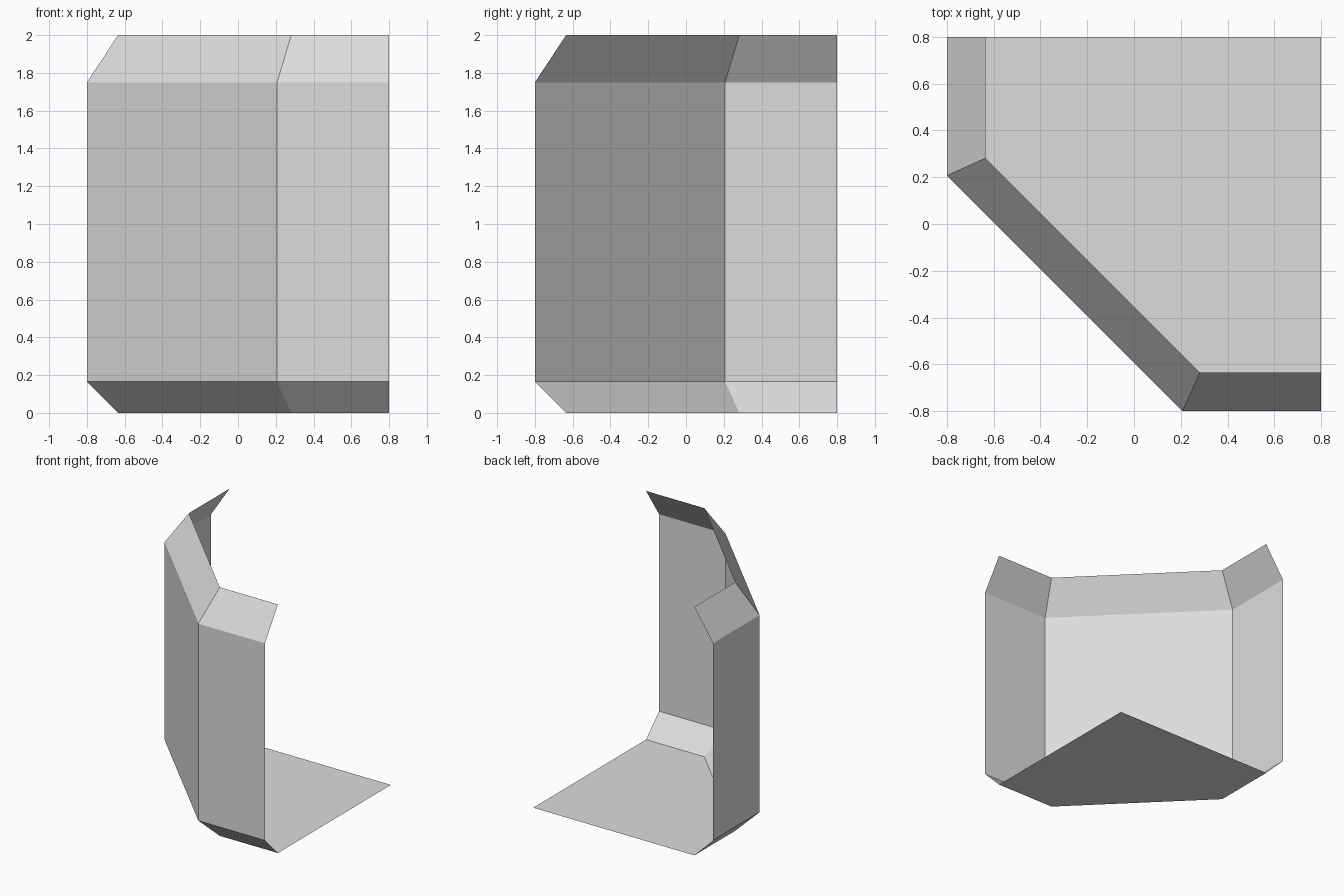
import bpy
import bmesh

if "Cube" in bpy.data.objects:
    bpy.data.objects.remove(bpy.data.objects["Cube"])

# Half-octagon plan paths: full-width wall line and the inset line of the sloped bands
E, K = 0.8, 0.207
I, J = 0.635, 0.282
outer = [(-E, E), (-E, K), (K, -E), (E, -E)]
inner = [(-I, E), (-I, J), (J, -I), (E, -I)]

grey = bpy.data.materials.new("light_grey")
grey.diffuse_color = (0.72, 0.72, 0.72, 1)
grey.use_nodes = True
grey.node_tree.nodes["Principled BSDF"].inputs["Base Color"].default_value = grey.diffuse_color

# Levels from the floor edge up: floor, wall foot, wall head, lip
levels = [(inner, 0.0), (outer, 0.165), (outer, 1.75), (inner, 2.0)]

bm = bmesh.new()
rings = [[bm.verts.new((x, y, z)) for x, y in path] for path, z in levels]

# Lower slope, upright wall and upper slope
for low, high in zip(rings, rings[1:]):
    for i in range(len(low) - 1):
        bm.faces.new((low[i], low[i + 1], high[i + 1], high[i]))

# Floor reaching into the back right corner
corner = bm.verts.new((E, E, 0))
bm.faces.new([corner] + rings[0][::-1])
bmesh.ops.recalc_face_normals(bm, faces=bm.faces[:])

mesh = bpy.data.meshes.new("corner_shell")
bm.to_mesh(mesh)
bm.free()
mesh.materials.append(grey)
shell = bpy.data.objects.new("corner_shell", mesh)
bpy.context.collection.objects.link(shell)
